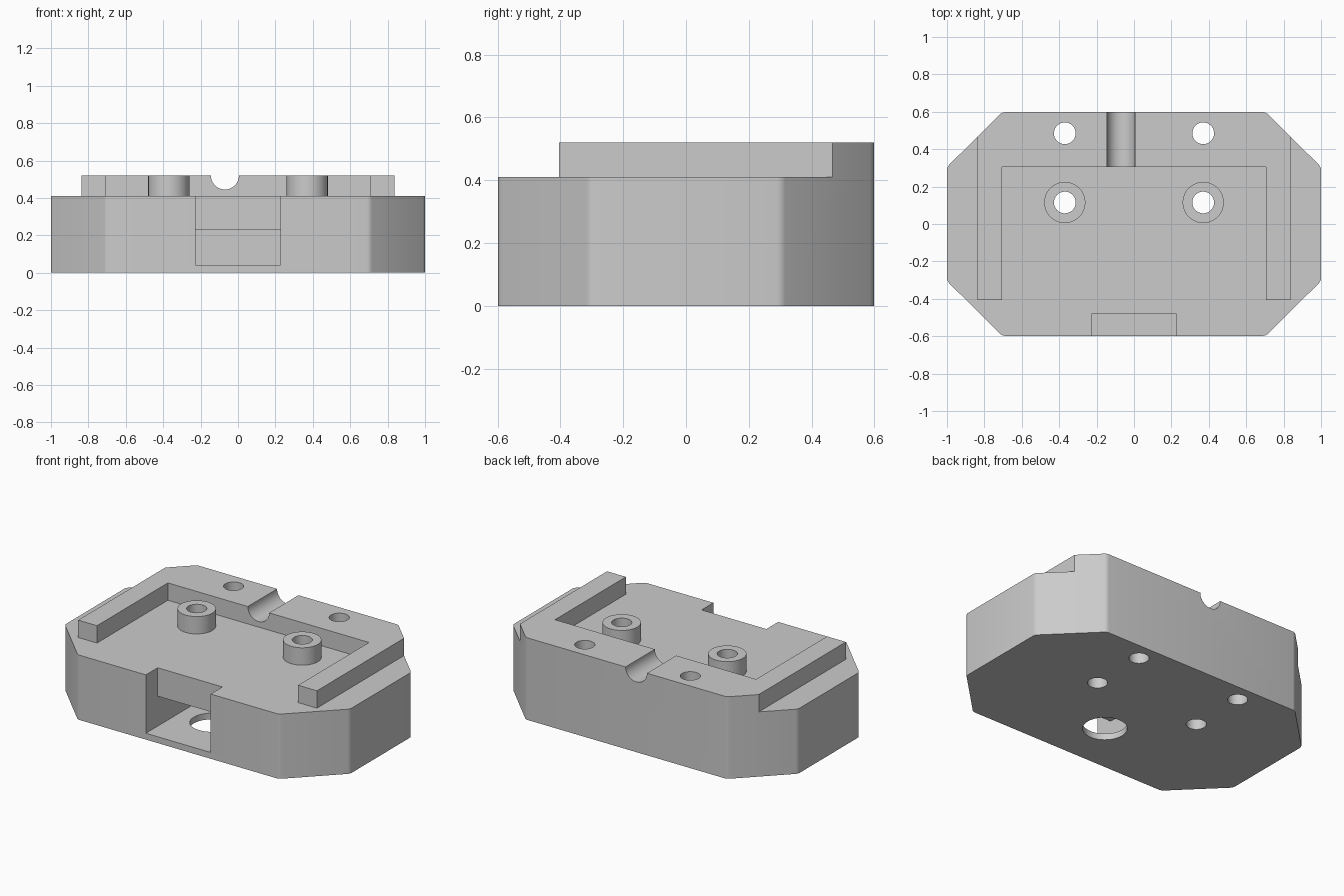
import bpy, bmesh, math

cube = bpy.data.objects.get("Cube")
if cube:
    bpy.data.objects.remove(cube, do_unlink=True)

grey = bpy.data.materials.new("plain grey")
grey.use_nodes = True
grey.diffuse_color = (0.6, 0.6, 0.6, 1)
grey.node_tree.nodes["Principled BSDF"].inputs["Base Color"].default_value = (0.6, 0.6, 0.6, 1)

BASE, TOP = 0.41, 0.52
POST_X, POST_Y, BACK_Y = 0.37, 0.115, 0.485
HOLE_R = 0.058


def prism(name, points, z0, z1, rounding=0):
    """Extrude a flat outline, optionally rounding its upright edges."""
    bm = bmesh.new()
    face = bm.faces.new([bm.verts.new((x, y, z0)) for x, y in points])
    top = bmesh.ops.extrude_face_region(bm, geom=[face])
    for v in top["geom"]:
        if isinstance(v, bmesh.types.BMVert):
            v.co.z = z1
    if rounding:
        upright = [e for e in bm.edges if abs(e.verts[0].co.z - e.verts[1].co.z) > 0.01]
        bmesh.ops.bevel(bm, geom=upright, offset=rounding, segments=3, profile=0.5, affect="EDGES")
    bmesh.ops.recalc_face_normals(bm, faces=bm.faces)
    mesh = bpy.data.meshes.new(name)
    bm.to_mesh(mesh)
    bm.free()
    mesh.materials.append(grey)
    obj = bpy.data.objects.new(name, mesh)
    bpy.context.collection.objects.link(obj)
    return obj


def box(name, x0, x1, y0, y1, z0, z1):
    return prism(name, [(x0, y0), (x1, y0), (x1, y1), (x0, y1)], z0, z1)


def disc(name, x, y, r, z0, z1, n=48):
    ring = [(x + r * math.cos(math.tau * i / n), y + r * math.sin(math.tau * i / n)) for i in range(n)]
    return prism(name, ring, z0, z1)


def activate(obj):
    bpy.ops.object.select_all(action="DESELECT")
    obj.select_set(True)
    bpy.context.view_layer.objects.active = obj


def cut(obj, cutter):
    """Subtract the cutter and throw it away."""
    cutter.hide_render = True
    mod = obj.modifiers.new("cut", "BOOLEAN")
    mod.operation, mod.solver, mod.object = "DIFFERENCE", "EXACT", cutter
    activate(obj)
    bpy.ops.object.modifier_apply(modifier=mod.name)
    bpy.data.objects.remove(cutter, do_unlink=True)


def smooth(obj):
    activate(obj)
    bpy.ops.object.shade_smooth_by_angle(angle=math.radians(30))


# Eight-sided housing at full height
quarter = [(1, 0.305), (0.705, 0.598)]
outline = (quarter + [(-x, y) for x, y in reversed(quarter)]
           + [(-x, -y) for x, y in quarter] + [(x, -y) for x, y in reversed(quarter)])
body = prism("housing", outline, 0, TOP, rounding=0.015)

# Lower deck around the raised U-shaped rim
half = [(1.2, -1), (1.2, 1), (0.837, 1), (0.837, -0.405), (0.705, -0.405), (0.705, 0.305)]
deck = half + [(-x, y) for x, y in reversed(half)]
cut(body, prism("deck_cutter", deck, BASE, 1))

# Front notch, the chamber behind it and the round opening in its floor
cut(body, box("notch_cutter", -0.227, 0.227, -1, -0.48, 0.04, 1))
cut(body, box("chamber_cutter", -0.227, 0.227, -0.5, -0.03, 0.04, 0.23))
cut(body, disc("opening_cutter", 0, -0.26, 0.128, -0.1, 0.1))

# Cable groove across the back rim
groove = disc("groove_cutter", 0, 0, 0.075, -0.2, 0.2)
groove.rotation_euler.x = math.pi / 2
groove.location = (-0.07, 0.45, TOP)
bpy.context.view_layer.update()
cut(body, groove)

# Screw holes right through the housing
for x in (-POST_X, POST_X):
    for y in (POST_Y, BACK_Y):
        cut(body, disc("hole_cutter", x, y, HOLE_R, -0.1, 1))
smooth(body)

# Hollow screw posts on the deck
for side, x in (("left", POST_X), ("right", -POST_X)):
    post = disc(side + "_screw_post", x, POST_Y, 0.11, BASE, TOP)
    cut(post, disc("bore_cutter", x, POST_Y, HOLE_R, 0, 1))
    smooth(post)
